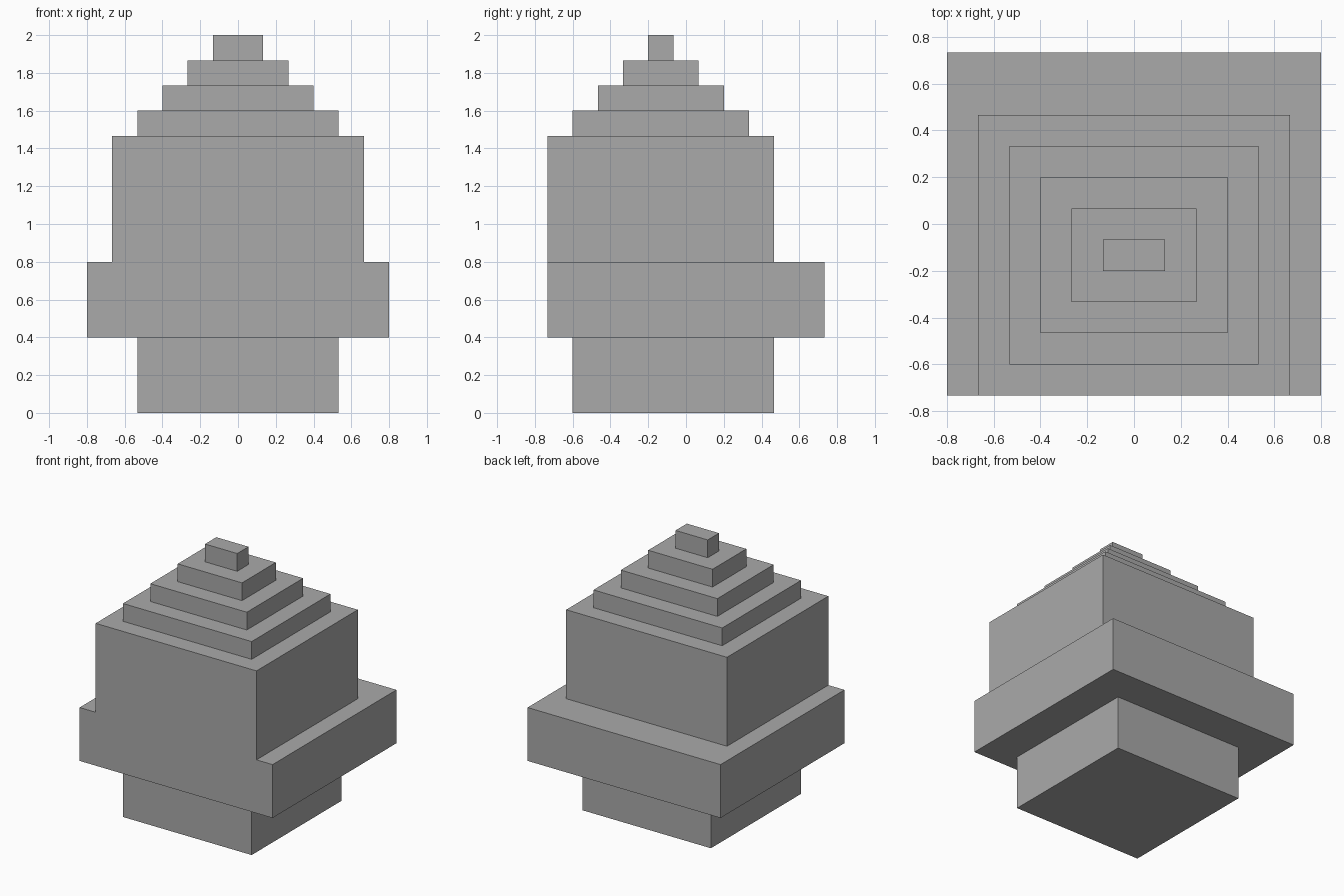
import bpy

if "Cube" in bpy.data.objects:
    bpy.data.objects.remove(bpy.data.objects["Cube"])

U = 2 / 15  # one grid step: the whole tower is 15 steps tall

stone = bpy.data.materials.new("grey stone")
stone.diffuse_color = (0.4, 0.4, 0.4, 1)
stone.use_nodes = True
stone.node_tree.nodes["Principled BSDF"].inputs["Base Color"].default_value = stone.diffuse_color


def block(name, half_x, y0, y1, z0, z1):
    """Box centred on x, sized in grid steps."""
    bpy.ops.mesh.primitive_cube_add(
        size=1, location=(0, (y0 + y1) / 2 * U, (z0 + z1) / 2 * U))
    ob = bpy.context.object
    ob.name = name
    ob.scale = (2 * half_x * U, (y1 - y0) * U, (z1 - z0) * U)
    bpy.ops.object.transform_apply(location=False, rotation=False, scale=True)
    ob.data.materials.append(stone)


# Foot, wide ledge and main body (ledge and body share a flush front)
block("foot", 4, -4.5, 3.5, 0, 3)
block("ledge", 6, -5.5, 5.5, 3, 6)
block("body", 5, -5.5, 3.5, 6, 11)

# Stepped roof: each tier shrinks by one step on every side
for i in range(4):
    block(f"roof_tier_{i + 1}", 4 - i, -4.5 + i, 2.5 - i, 11 + i, 12 + i)
